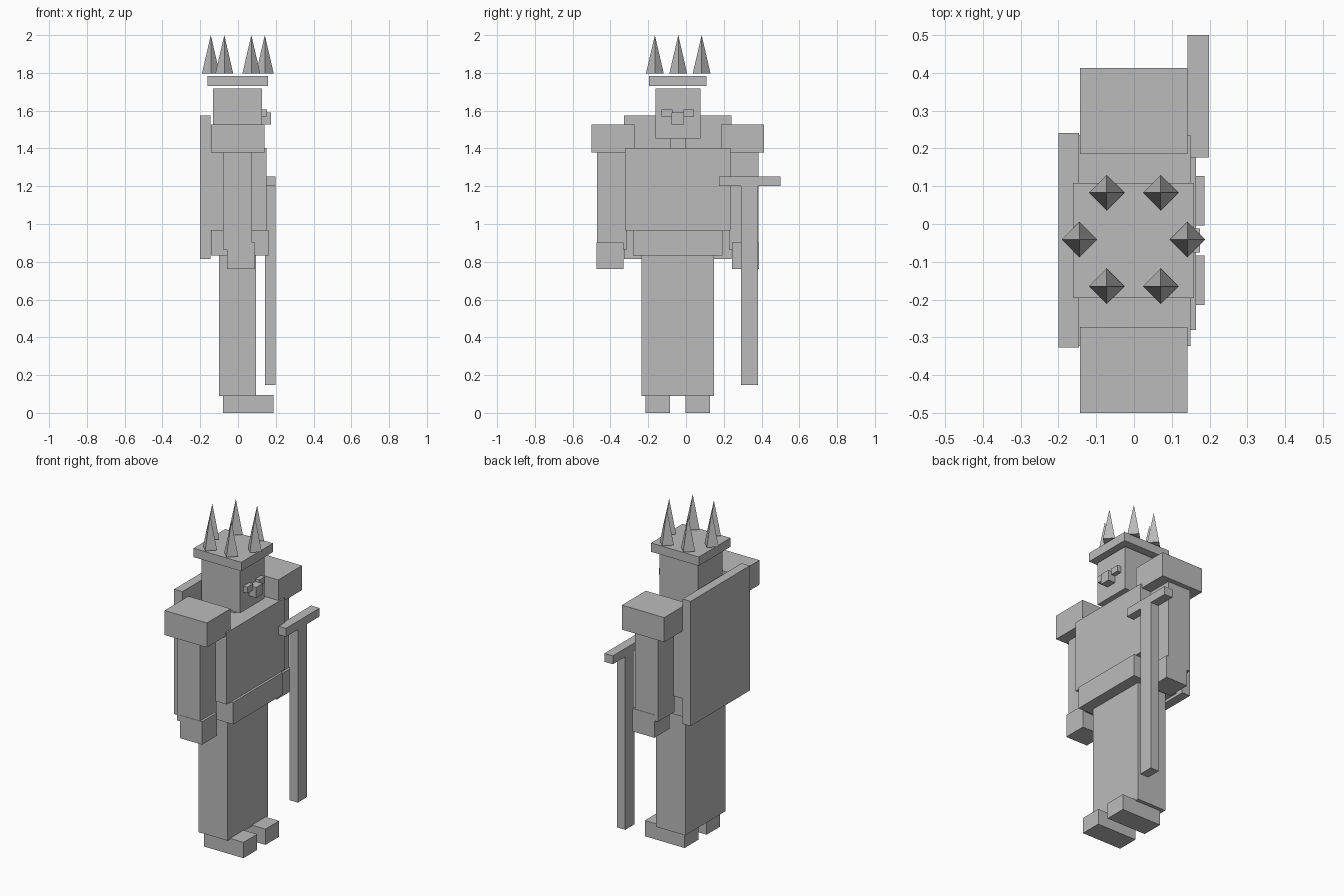
import bpy, bmesh, math

if "Cube" in bpy.data.objects:
    bpy.data.objects.remove(bpy.data.objects["Cube"])

CY = -0.0435  # the body's own centre line in y (the staff shifts the whole model)

grey = bpy.data.materials.new("stone_grey")
grey.diffuse_color = (0.5, 0.5, 0.5, 1)
grey.use_nodes = True
grey.node_tree.nodes["Principled BSDF"].inputs["Base Color"].default_value = grey.diffuse_color


def finish(name, bm):
    mesh = bpy.data.meshes.new(name)
    bm.to_mesh(mesh)
    bm.free()
    mesh.materials.append(grey)
    obj = bpy.data.objects.new(name, mesh)
    bpy.context.collection.objects.link(obj)
    return obj


def box(name, x, y, z):
    """Box from (min, max) ranges on each axis."""
    bm = bmesh.new()
    bmesh.ops.create_cube(bm, size=1)
    for v in bm.verts:
        v.co = [r[0] + (c + 0.5) * (r[1] - r[0]) for r, c in zip((x, y, z), v.co)]
    return finish(name, bm)


def pair(name, x, inner, outer, z):
    """Two boxes mirrored about the body's centre line."""
    box(name + "_right", x, (CY - outer, CY - inner), z)
    box(name + "_left", x, (CY + inner, CY + outer), z)


def centred(name, x, half, z):
    return box(name, x, (CY - half, CY + half), z)


# Lower body
pair("foot", (-0.08, 0.187), 0.04, 0.171, (0, 0.096))
centred("robe_skirt", (-0.10, 0.096), 0.193, (0.09, 0.87))
centred("belt", (-0.144, 0.164), 0.237, (0.832, 0.966))

# Upper body
centred("torso", (-0.145, 0.15), 0.279, (0.966, 1.402))
centred("cape", (-0.2, -0.145), 0.284, (0.816, 1.575))
pair("arm", (-0.08, 0.075), 0.27, 0.428, (0.865, 1.40))
pair("shoulder_pad", (-0.143, 0.141), 0.229, 0.457, (1.378, 1.527))
pair("hand", (-0.058, 0.09), 0.287, 0.43, (0.763, 0.902))

# Head and face (looking along +x)
centred("neck", (-0.045, 0.04), 0.042, (1.39, 1.46))
centred("head", (-0.132, 0.127), 0.119, (1.453, 1.718))
pair("eye", (0.12, 0.153), 0.029, 0.085, (1.568, 1.606))
centred("nose", (0.12, 0.175), 0.032, (1.526, 1.59))

# Crown band and its ring of four-sided spikes
centred("crown_band", (-0.162, 0.159), 0.152, (1.73, 1.784))
for i in range(6):
    a = i * math.pi / 3
    bm = bmesh.new()
    bmesh.ops.create_cone(bm, cap_ends=True, segments=4,
                          radius1=0.047, radius2=0, depth=0.203)
    bmesh.ops.remove_doubles(bm, verts=bm.verts, dist=1e-5)
    spike = finish(f"crown_spike_{i + 1}", bm)
    spike.location = (-0.001 + 0.143 * math.cos(a), -0.041 + 0.143 * math.sin(a), 1.8985)

# Staff with crossbar
box("staff_pole", (0.142, 0.199), (0.291, 0.381), (0.148, 1.2))
box("staff_crossbar", (0.142, 0.199), (0.176, 0.5), (1.2, 1.251))
